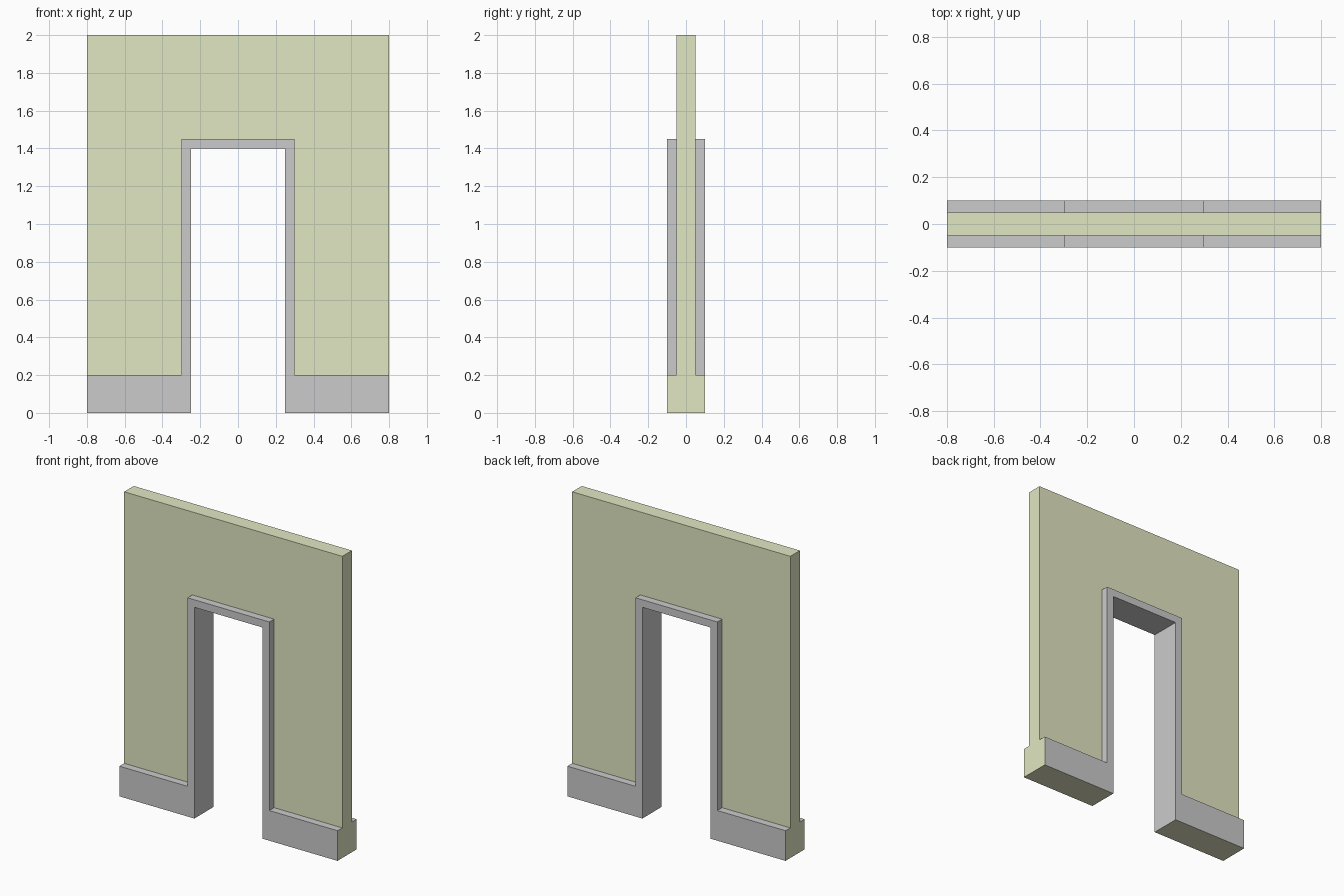
import bpy

if "Cube" in bpy.data.objects:
    bpy.data.objects.remove(bpy.data.objects["Cube"])

green = bpy.data.materials.new("wall_green")
green.diffuse_color = (0.76, 0.80, 0.54, 1)
green.use_nodes = True
green.node_tree.nodes["Principled BSDF"].inputs["Base Color"].default_value = green.diffuse_color

WALL_Y, TRIM_Y = 0.05, 0.10


def mirrored(half):
    """Complete a left-half path with its reflection in x."""
    return half + [(-x, z) for x, z in reversed(half)]


def make_object(name, faces, materials):
    """faces: list of (corner points, material slot)."""
    verts, polys = [], []
    for points, _ in faces:
        polys.append(range(len(verts), len(verts) + len(points)))
        verts += points
    mesh = bpy.data.meshes.new(name)
    mesh.from_pydata(verts, [], [list(p) for p in polys])
    for m in materials:
        mesh.materials.append(m)
    for poly, (_, slot) in zip(mesh.polygons, faces):
        poly.material_index = slot
    obj = bpy.data.objects.new(name, mesh)
    bpy.context.collection.objects.link(obj)


def caps(outline, y, slot=0):
    """Front and back faces of a clockwise outline (seen from the front)."""
    front = [(x, -y, z) for x, z in reversed(outline)]
    back = [(x, y, z) for x, z in outline]
    return [(front, slot), (back, slot)]


def strip(path, y0, y1, slot=0):
    """Faces swept between two depths along a clockwise path."""
    return [([(a[0], y0, a[1]), (a[0], y1, a[1]),
              (b[0], y1, b[1]), (b[0], y0, b[1])], slot)
            for a, b in zip(path, path[1:])]


# Shared outlines: outside of wall, step between wall and trim, doorway
outer = mirrored([(-0.8, 0.2), (-0.8, 2.0)])
step = mirrored([(-0.8, 0.2), (-0.3, 0.2), (-0.3, 1.45)])
door = mirrored([(-0.25, 0.0), (-0.25, 1.4)])

# Wall panel, open where it sinks into the trim
make_object("wall_panel",
            caps(outer + step[::-1][1:-1], WALL_Y)
            + strip(outer, -WALL_Y, WALL_Y), [green])

# Door frame and skirting: grey, with green wall ends and underside
trim = caps(step + [(0.8, 0.0)] + door[::-1] + [(-0.8, 0.0)], TRIM_Y)
trim += strip(step, -TRIM_Y, -WALL_Y) + strip(step, WALL_Y, TRIM_Y)
trim += strip(door[::-1], -TRIM_Y, TRIM_Y)
trim += strip([(-0.25, 0.0), (-0.8, 0.0), (-0.8, 0.2)], -TRIM_Y, TRIM_Y, 1)
trim += strip([(0.8, 0.2), (0.8, 0.0), (0.25, 0.0)], -TRIM_Y, TRIM_Y, 1)
make_object("door_frame_and_skirting", trim, [None, green])
